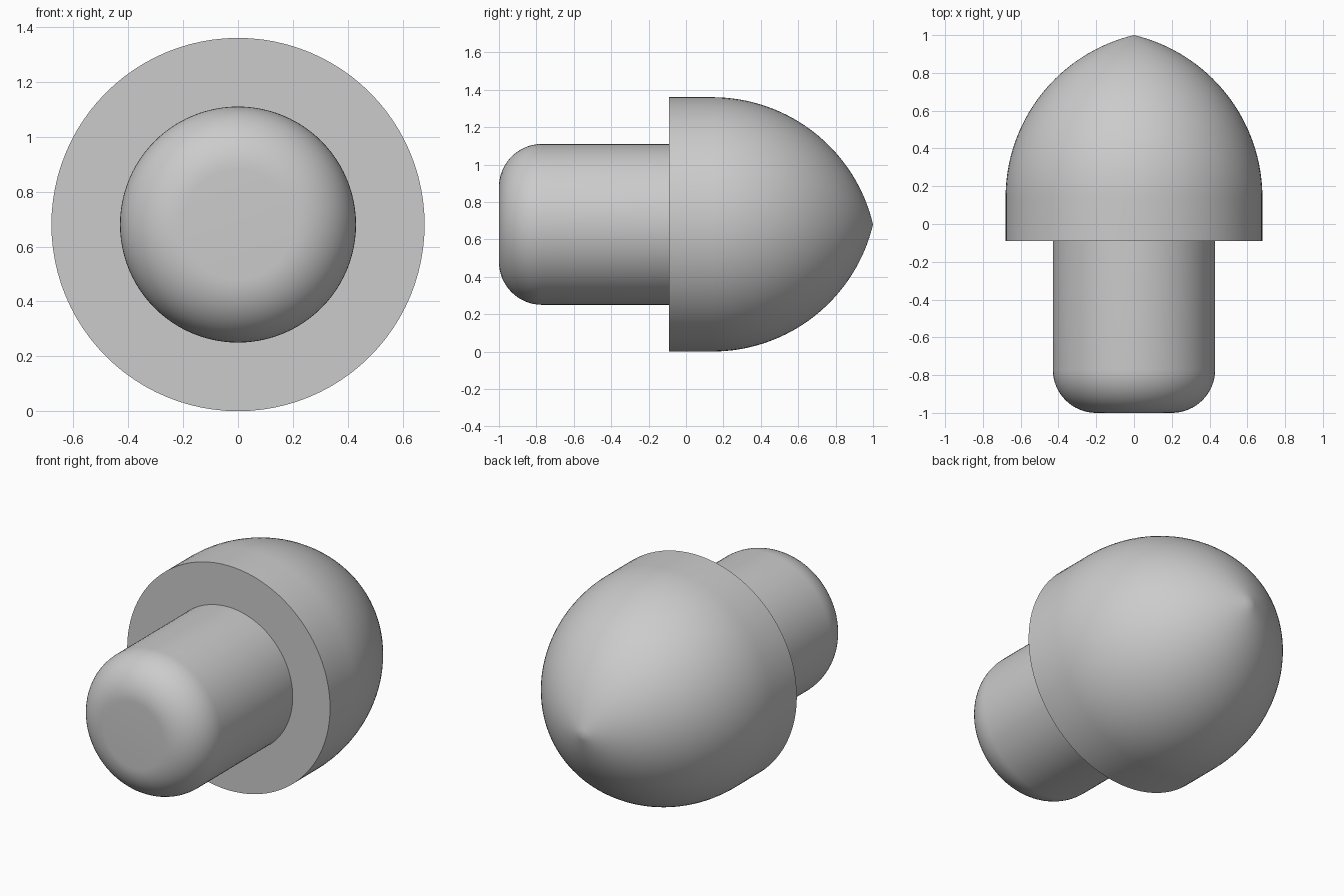
import bpy, bmesh, math
from mathutils import Matrix, Vector

cube = bpy.data.objects.get("Cube")
if cube:
    bpy.data.objects.remove(cube, do_unlink=True)

HEAD_R, STEM_R, FILLET = 0.68, 0.43, 0.23
RIM_Y, ARC_Y = -0.09, 0.14

grey = bpy.data.materials.new("plain_grey")
grey.use_nodes = True
colour = (0.6, 0.6, 0.6, 1)
grey.diffuse_color = colour
grey.node_tree.nodes["Principled BSDF"].inputs["Base Color"].default_value = colour


def lathe(name, profile, segments=96):
    """Spin a (radius, y) profile around the lengthwise axis."""
    bm = bmesh.new()
    verts = [bm.verts.new((r, y, 0)) for r, y in profile]
    edges = [bm.edges.new(pair) for pair in zip(verts, verts[1:])]
    bmesh.ops.spin(bm, geom=verts + edges, cent=(0, 0, 0), axis=(0, 1, 0),
                   angle=math.tau, steps=segments, use_merge=True)
    bmesh.ops.remove_doubles(bm, verts=bm.verts, dist=1e-5)
    bmesh.ops.recalc_face_normals(bm, faces=bm.faces)
    mesh = bpy.data.meshes.new(name)
    bm.to_mesh(mesh)
    bm.free()
    mesh.materials.append(grey)
    obj = bpy.data.objects.new(name, mesh)
    bpy.context.collection.objects.link(obj)
    obj.location.z = HEAD_R
    bpy.ops.object.select_all(action="DESELECT")
    obj.select_set(True)
    bpy.context.view_layer.objects.active = obj
    bpy.ops.object.shade_smooth_by_angle(angle=math.radians(30))
    return obj


# Pointed dome: flat back ring, short straight rim, then an arc to the tip
reach = 1 - ARC_Y
arc_r = (reach ** 2 + HEAD_R ** 2) / (2 * HEAD_R)
sweep = math.asin(reach / arc_r)
steps = 32
dome = [(0, RIM_Y), (HEAD_R, RIM_Y)]
for i in range(steps):
    a = sweep * i / steps
    dome.append((HEAD_R - arc_r + arc_r * math.cos(a), ARC_Y + arc_r * math.sin(a)))
dome.append((0, 1))
lathe("pointed_head", dome)

# Stem: straight shaft with a rounded front edge, sunk a little into the head
stem = [(0, -1)]
for i in range(17):
    a = math.pi / 2 * i / 16
    stem.append((STEM_R - FILLET + FILLET * math.sin(a), -1 + FILLET - FILLET * math.cos(a)))
stem += [(STEM_R, RIM_Y + 0.02), (0, RIM_Y + 0.02)]
lathe("round_stem", stem)
